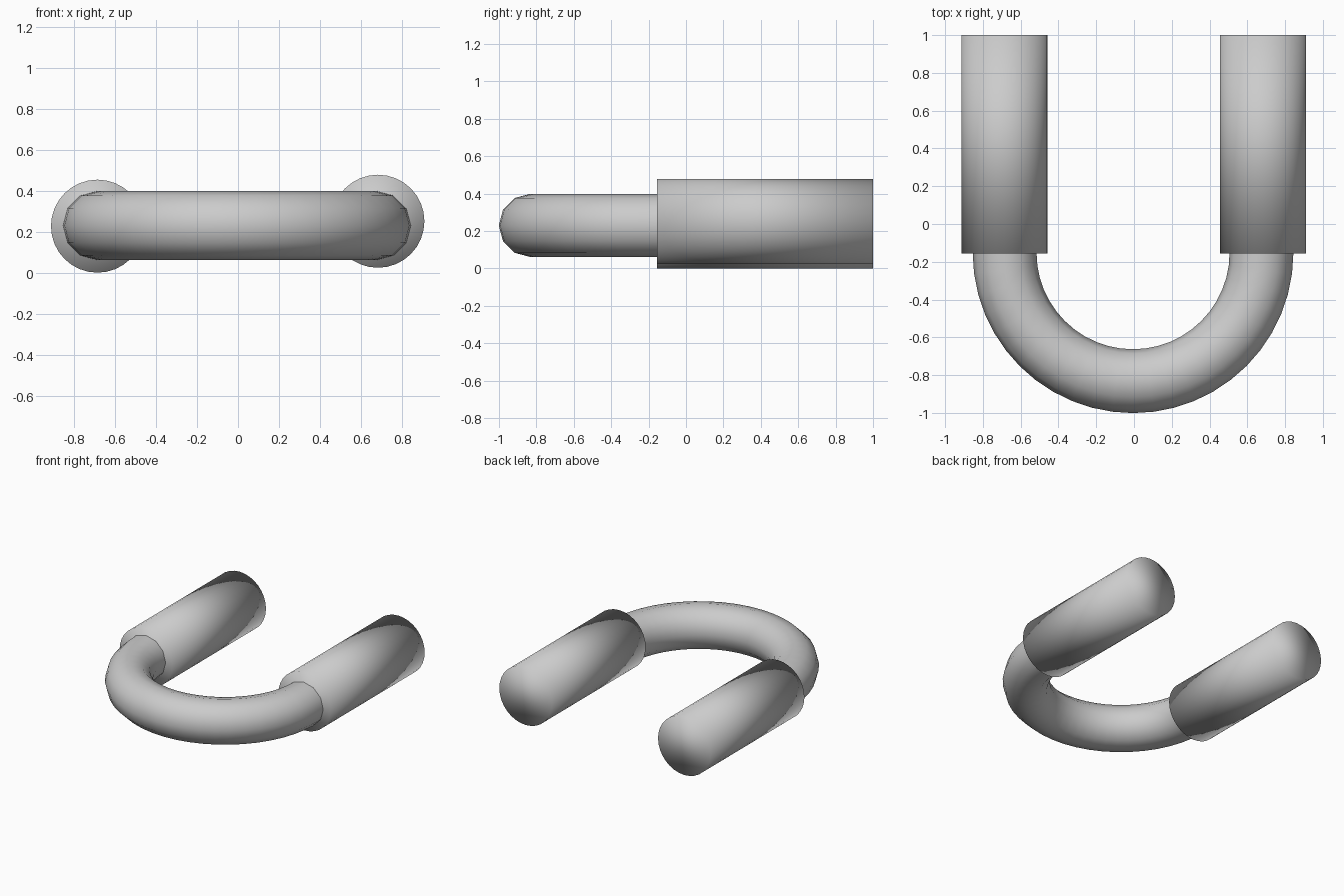
import bpy, bmesh
from math import pi, cos, sin
from mathutils import Matrix, Vector

if "Cube" in bpy.data.objects:
    bpy.data.objects.remove(bpy.data.objects["Cube"])


def add_object(name, bm):
    bmesh.ops.recalc_face_normals(bm, faces=bm.faces)
    for f in bm.faces:
        f.smooth = True
    mesh = bpy.data.meshes.new(name)
    bm.to_mesh(mesh)
    bm.free()
    obj = bpy.data.objects.new(name, mesh)
    bpy.context.collection.objects.link(obj)
    return obj


# curved half ring: 12-sided section spun through 180 degrees
centre = Vector((-0.005, -0.152, 0.23))
major, tube, sides = 0.68, 0.169, 12
bm = bmesh.new()
ring = [bm.verts.new(centre + Vector((-major + tube * cos(2 * pi * i / sides), 0,
                                      tube * sin(2 * pi * i / sides))))
        for i in range(sides)]
edges = [bm.edges.new((ring[i], ring[(i + 1) % sides])) for i in range(sides)]
bmesh.ops.spin(bm, geom=ring + edges, cent=centre, axis=(0, 0, 1),
               angle=pi, steps=24, use_duplicate=False)
add_object("curved_bow", bm)

# two thick straight capped arms, the right one slightly higher
front, back = -0.155, 1.0
for name, x, z in (("left_arm", -0.686, 0.227), ("right_arm", 0.683, 0.251)):
    bm = bmesh.new()
    place = Matrix.Translation((x, (front + back) / 2, z)) @ Matrix.Rotation(pi / 2, 4, 'X')
    bmesh.ops.create_cone(bm, cap_ends=True, segments=32, radius1=0.227,
                          radius2=0.227, depth=back - front, matrix=place)
    add_object(name, bm)
